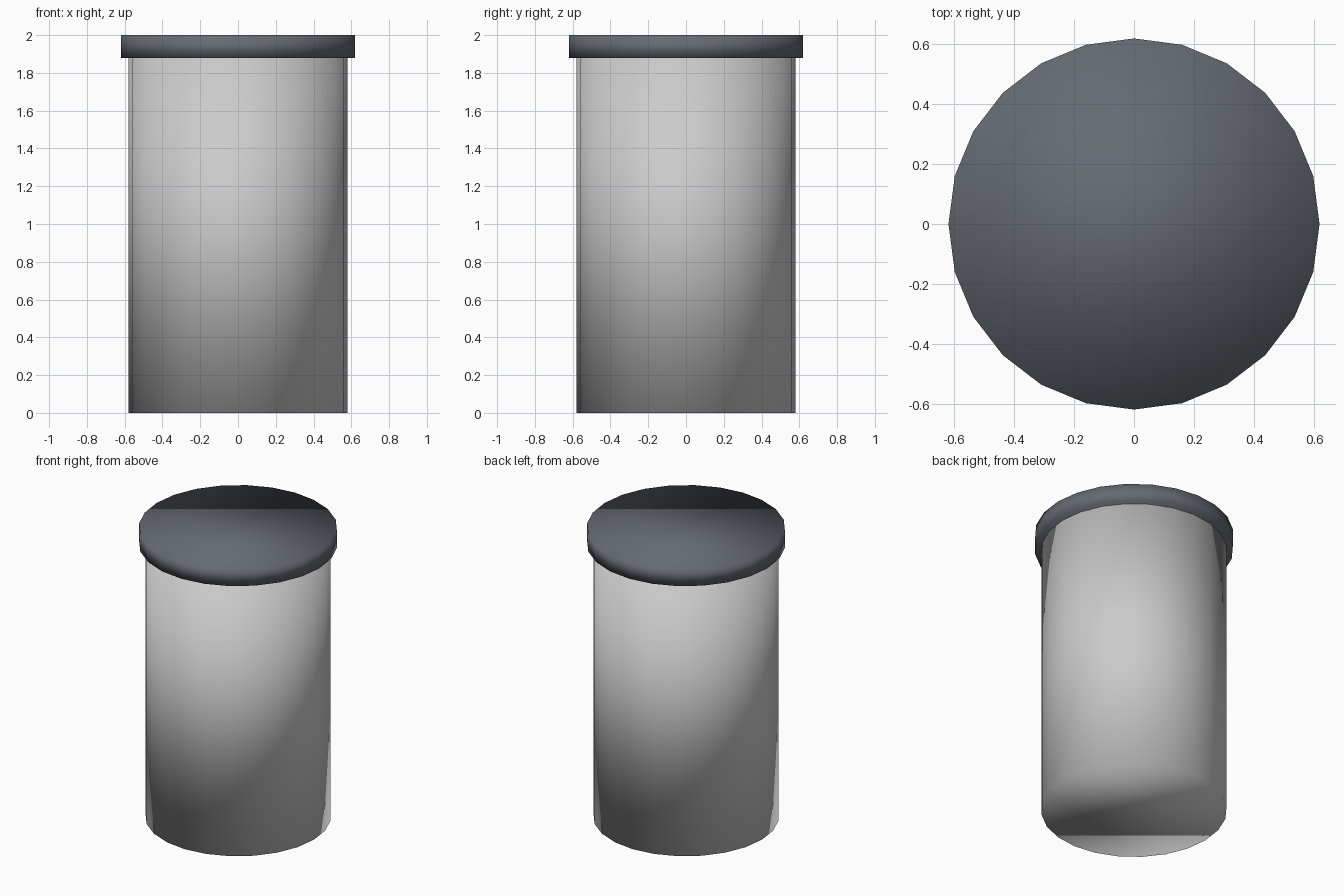
import bpy

if "Cube" in bpy.data.objects:
    bpy.data.objects.remove(bpy.data.objects["Cube"])

SIDES = 24


def drum(name, radius, z0, z1):
    # Closed, fully smooth-shaded 24-sided cylinder between two heights
    bpy.ops.mesh.primitive_cylinder_add(
        vertices=SIDES, radius=radius, depth=z1 - z0,
        location=(0, 0, (z0 + z1) / 2))
    obj = bpy.context.object
    obj.name = name
    bpy.ops.object.shade_smooth()
    return obj


# Canister body
drum("body", 0.58, 0.0, 1.88)

# Overhanging dark lid
lid = drum("lid", 0.62, 1.88, 2.0)
slate = bpy.data.materials.new("dark_slate")
slate.diffuse_color = (0.13, 0.145, 0.17, 1)
slate.use_nodes = True
slate.node_tree.nodes["Principled BSDF"].inputs["Base Color"].default_value = slate.diffuse_color
lid.data.materials.append(slate)
